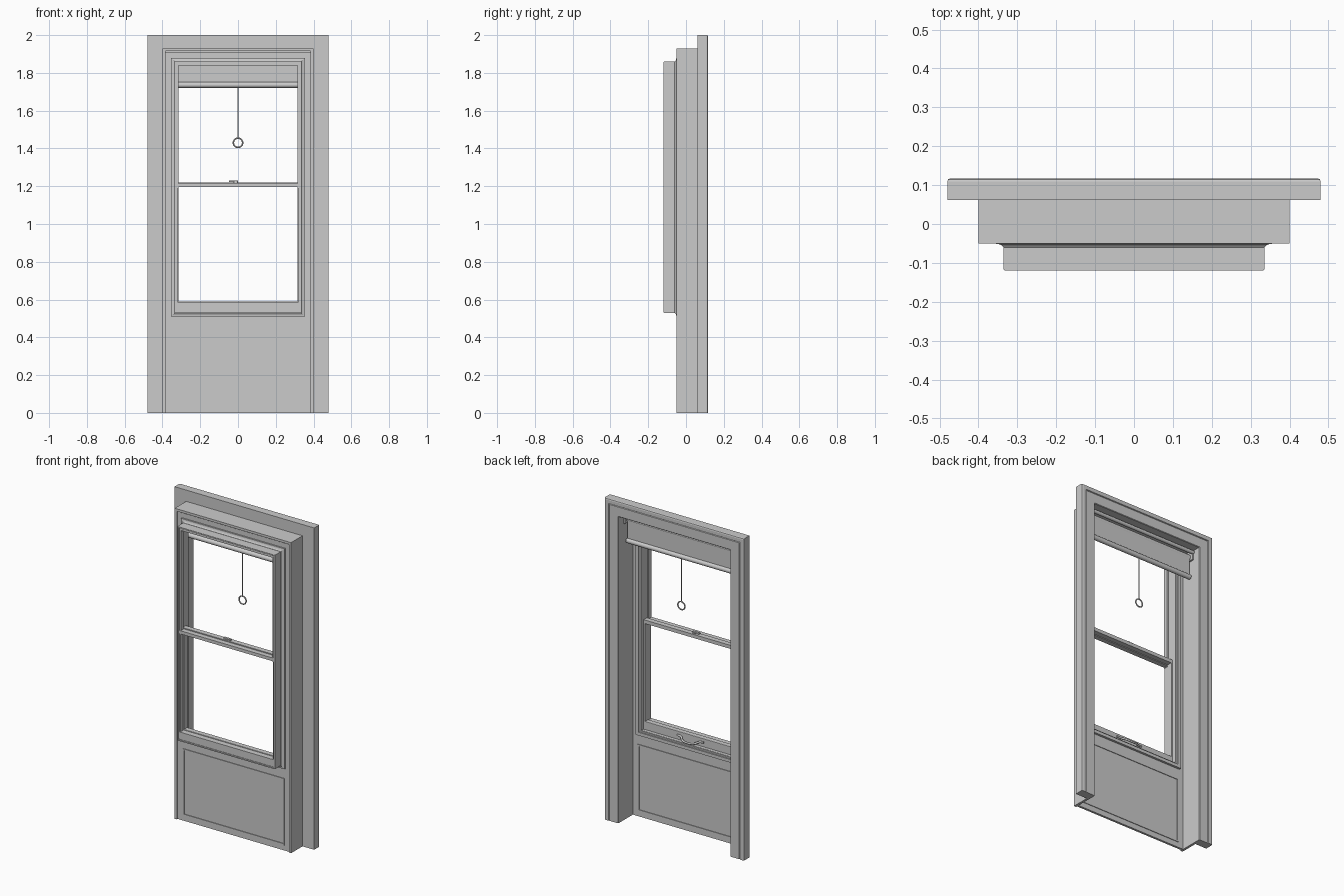
import bpy, math

if "Cube" in bpy.data.objects:
    bpy.data.objects.remove(bpy.data.objects["Cube"])

def mesh_object(name, verts, faces):
    me = bpy.data.meshes.new(name)
    me.from_pydata(verts, [], faces)
    ob = bpy.data.objects.new(name, me)
    bpy.context.collection.objects.link(ob)
    bpy.context.view_layer.objects.active = ob
    ob.select_set(True)
    bpy.ops.object.mode_set(mode='EDIT')
    bpy.ops.mesh.select_all(action='SELECT')
    bpy.ops.mesh.normals_make_consistent(inside=False)
    bpy.ops.object.mode_set(mode='OBJECT')
    ob.select_set(False)
    return ob

def sweep(name, profile, hx, z0, z1, is_open=False):
    """Mitred frame: profile points are (inset from outer edge, y)."""
    n = len(profile)
    verts = []
    for sx, top in ((-1, 0), (-1, 1), (1, 1), (1, 0)):
        for d, y in profile:
            z = z1 - d if top else (z0 if is_open else z0 + d)
            verts.append((sx * (hx - d), y, z))
    faces = []
    for s in range(3 if is_open else 4):
        a, b = s * n, ((s + 1) % 4) * n
        faces += [(a + i, a + (i + 1) % n, b + (i + 1) % n, b + i) for i in range(n)]
    if is_open:
        faces += [tuple(range(n)), tuple(range(3 * n, 4 * n))]
    return mesh_object(name, verts, faces)

def rect(w, y0, y1):
    return [(0, y0), (w, y0), (w, y1), (0, y1)]

def box(name, x0, x1, y0, y1, z0, z1, bevel=0):
    v = [(x, y, z) for x in (x0, x1) for y in (y0, y1) for z in (z0, z1)]
    f = [(0, 1, 3, 2), (4, 6, 7, 5), (0, 4, 5, 1), (2, 3, 7, 6), (0, 2, 6, 4), (1, 5, 7, 3)]
    ob = mesh_object(name, v, f)
    if bevel:
        m = ob.modifiers.new("bevel", 'BEVEL')
        m.width, m.segments = bevel, 2
    return ob

def smooth(ob):
    bpy.ops.object.select_all(action='DESELECT')
    ob.select_set(True)
    bpy.context.view_layer.objects.active = ob
    bpy.ops.object.shade_smooth_by_angle(angle=math.radians(35))
    ob.select_set(False)

def rod(name, loc, r, length, axis='Z', sides=24):
    rot = {'X': (0, math.pi / 2, 0), 'Y': (math.pi / 2, 0, 0), 'Z': (0, 0, 0)}[axis]
    bpy.ops.mesh.primitive_cylinder_add(vertices=sides, radius=r, depth=length, location=loc, rotation=rot)
    ob = bpy.context.object
    ob.name = name
    smooth(ob)
    return ob

# interior casing with rounded outer edge and a shallow bead step
sweep("casing", [(0, .062), (.095, .062), (.095, .112), (.092, .115), (.034, .115),
                 (.031, .112), (.028, .117), (.008, .117), (.002, .115), (0, .109)], .48, 0, 2, True)
# thin jamb box
sweep("jamb", rect(.015, -.05, .064), .40, 0, 1.93, True)

# wall skin: surround of the opening and the lower panel
WF, WB = -.042, -.028
for s in (-1, 1):
    box("side_wall", *sorted((s * .33, s * .386)), WF, WB, .52, 1.91)
box("head_wall", -.33, .33, WF, WB, 1.86, 1.91)
box("lower_panel", -.386, .386, WF, WB, 0, .53)
# panel mouldings on both faces
for nm, y0, y1 in (("front_panel_moulding", WF - .004, WF), ("back_panel_moulding", WB, WB + .004)):
    sweep(nm, rect(.01, y0, y1), .35, .033, .448)

# projecting window frame with coved flange
sweep("window_frame", rect(.01, -.117, -.028), .335, .53, 1.86)
sweep("outer_flange", [(0, -.042), (.022, -.042), (.022, -.06), (.019, -.06), (.015, -.055),
                       (.008, -.052), (0, -.051)], .355, .51, 1.88)
sweep("front_lip", rect(.005, -.119, -.112), .333, .532, 1.858)
# interior stops, stepping toward the sash
sweep("inner_stop", rect(.02, -.03, -.014), .357, .51, 1.88)
sweep("parting_stop", rect(.012, -.05, -.022), .338, .527, 1.862)

# upper sash (outer) and lower sash (inner)
for s in (-1, 1):
    box("upper_stile", *sorted((s * .315, s * .327)), -.112, -.084, 1.19, 1.852)
    box("lower_stile", *sorted((s * .315, s * .327)), -.08, -.048, .54, 1.22)
    box("frame_track", *sorted((s * .318, s * .327)), -.112, -.084, .54, 1.195)
box("upper_top_rail", -.327, .327, -.112, -.084, 1.838, 1.852)
box("upper_meeting_rail", -.329, .329, -.113, -.082, 1.195, 1.215)
box("lower_meeting_rail", -.327, .327, -.08, -.048, 1.198, 1.22)
box("lower_bottom_rail", -.327, .327, -.08, -.048, .535, .59, .002)
box("sill", -.327, .327, -.114, -.078, .535, .585)

# sash latch on the meeting rail
rod("latch_base", (-.012, -.066, 1.223), .012, .008)
box("latch_lever", -.048, 0, -.074, -.060, 1.222, 1.231, .002)

# sash pull handle: bowed bar with flattened feet
cu = bpy.data.curves.new("pull_handle", 'CURVE')
cu.dimensions = '3D'
cu.bevel_depth, cu.bevel_resolution, cu.resolution_u = .006, 3, 8
cu.use_fill_caps = True
pts = [(-.09, -.044, .568), (-.065, -.042, .566), (-.04, -.022, .556), (0, -.016, .552),
       (.04, -.022, .556), (.065, -.042, .566), (.09, -.044, .568)]
sp = cu.splines.new('BEZIER')
sp.bezier_points.add(len(pts) - 1)
for p, co in zip(sp.bezier_points, pts):
    p.co = co
    p.handle_left_type = p.handle_right_type = 'AUTO'
handle = bpy.data.objects.new("pull_handle", cu)
bpy.context.collection.objects.link(handle)

# roller shade with hem bar, cord and ring
SY = .045
rod("shade_roller", (0, SY - .016, 1.868), .02, .75, 'X')
rod("shade_head_bar", (0, SY + .018, 1.892), .011, .766, 'X')
for s in (-1, 1):
    box("shade_bracket", *sorted((s * .375, s * .385)), SY - .038, SY + .02, 1.845, 1.905)
box("shade_sheet", -.37, .37, SY - .001, SY + .002, 1.735, 1.868)
rod("shade_hem", (0, SY, 1.736), .015, .745, 'X')
rod("pull_cord", (0, SY, 1.59), .0028, .27, sides=10)
bpy.ops.mesh.primitive_torus_add(location=(0, SY, 1.43), rotation=(math.pi / 2, 0, 0),
                                 major_radius=.0245, minor_radius=.004,
                                 major_segments=32, minor_segments=10)
ring = bpy.context.object
ring.name = "pull_ring"
smooth(ring)
